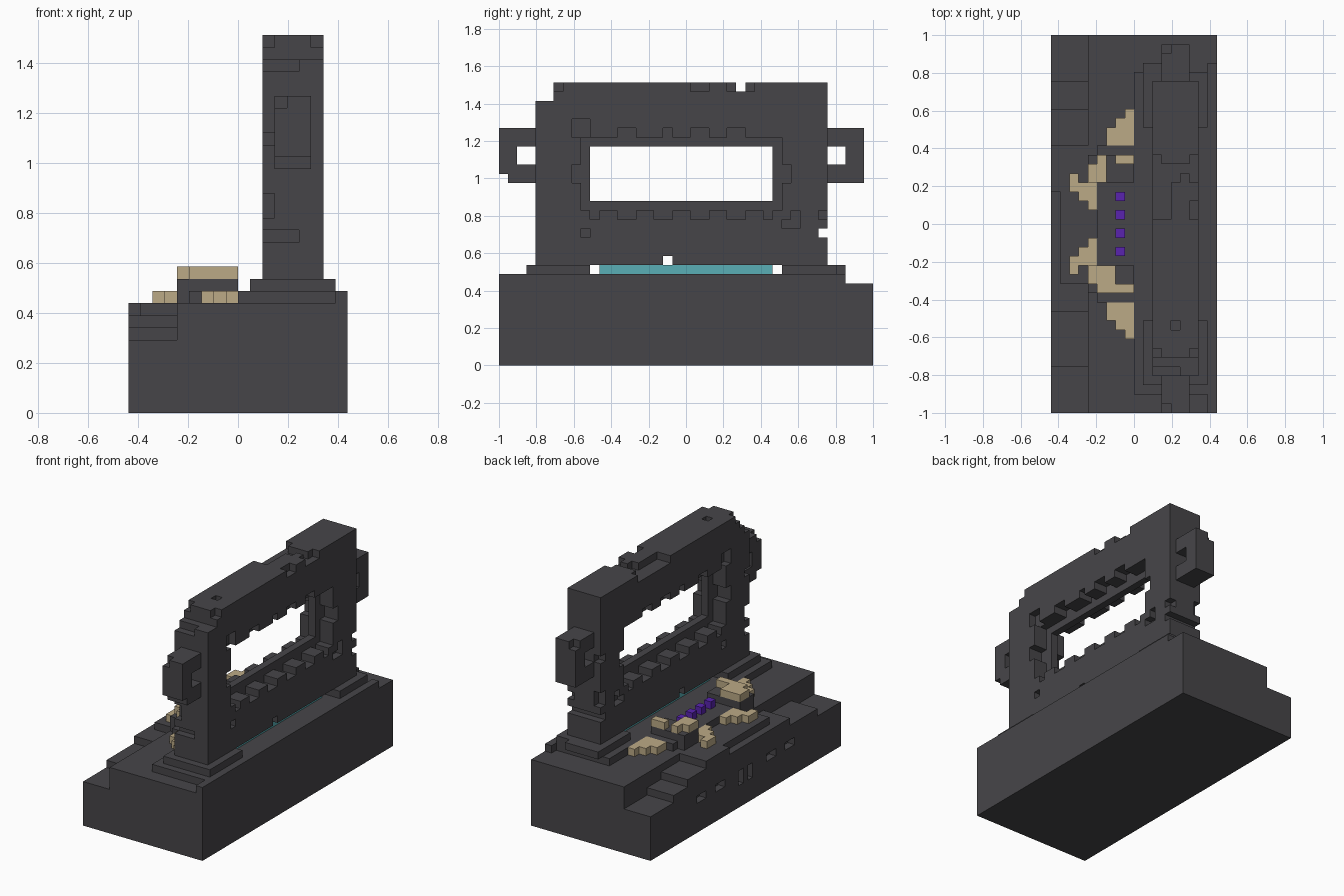
import bpy
import bmesh
from itertools import product
from mathutils import Vector

UNIT = 2 / 41                      # size of one block
ORIGIN = Vector((-9, -20.5, 0))    # grid corner, in blocks

cube = bpy.data.objects.get("Cube")
if cube:
    bpy.data.objects.remove(cube, do_unlink=True)


def material(name, color):
    mat = bpy.data.materials.new(name)
    mat.use_nodes = True
    mat.diffuse_color = (*color, 1)
    shader = next(n for n in mat.node_tree.nodes if n.type == "BSDF_PRINCIPLED")
    shader.inputs["Base Color"].default_value = (*color, 1)
    return mat


stone = material("dark_stone", (0.062, 0.060, 0.066))
sand = material("sand", (0.50, 0.40, 0.24))
teal = material("teal_glow", (0.10, 0.43, 0.47))
violet = material("violet_glow", (0.10, 0.017, 0.43))


class Blocks:
    """A set of grid blocks that can be filled, carved and meshed."""

    def __init__(self):
        self.cells = set()

    @staticmethod
    def region(x, y, z):
        return set(product(range(*x), range(*y), range(*z)))

    def fill(self, x, y, z):
        self.cells |= self.region(x, y, z)

    def carve(self, x, y, z):
        self.cells -= self.region(x, y, z)

    def build(self, name, mat):
        bm = bmesh.new()
        verts = {}

        def vert(point):
            if point not in verts:
                verts[point] = bm.verts.new((Vector(point) + ORIGIN) * UNIT)
            return verts[point]

        # Only faces open to the air are made
        for cell in sorted(self.cells):
            for axis, side in product(range(3), (0, 1)):
                near = list(cell)
                near[axis] += 2 * side - 1
                if tuple(near) in self.cells:
                    continue
                u, v = (axis + 1) % 3, (axis + 2) % 3
                corners = []
                for du, dv in ((0, 0), (1, 0), (1, 1), (0, 1)):
                    p = list(cell)
                    p[axis] += side
                    p[u] += du
                    p[v] += dv
                    corners.append(vert(tuple(p)))
                bm.faces.new(corners if side else corners[::-1])
        bmesh.ops.dissolve_limit(bm, angle_limit=0.01, verts=bm.verts, edges=bm.edges)
        bmesh.ops.triangulate(bm, faces=[f for f in bm.faces if len(f.verts) > 4])
        mesh = bpy.data.meshes.new(name)
        bm.to_mesh(mesh)
        bm.free()
        mesh.materials.append(mat)
        bpy.context.collection.objects.link(bpy.data.objects.new(name, mesh))


THICK = (11, 16)       # wall thickness along x
NEAR = (15, 16)        # outermost layer, +x face
FAR = (11, 12)         # outermost layer, -x face

# Base with a raised strip and stairs at both ends of the low side
base = Blocks()
base.fill((0, 18), (0, 41), (0, 9))
base.fill((9, 17), (2, 37), (9, 10))
base.fill((17, 18), (0, 38), (9, 10))
for span, height in (((0, 5), 6), ((5, 11), 7), ((11, 14), 8),
                     ((36, 41), 6), ((33, 36), 7), ((29, 33), 8)):
    base.carve((0, 4), span, (height, 9))
base.carve((0, 1), (14, 24), (8, 9))
for y, z in (((29, 31), (4, 5)), ((25, 27), (4, 5)), ((21, 22), (3, 5)),
             ((19, 20), (3, 5)), ((14, 16), (4, 5)), ((10, 12), (4, 5))):
    base.carve((0, 1), y, z)
base.build("base", stone)

# Plinths under the wall legs
plinths = Blocks()
plinths.fill((10, 17), (3, 10), (10, 11))
plinths.fill((10, 17), (31, 37), (10, 11))
plinths.fill((10, 15), (37, 38), (10, 11))
plinths.build("plinths", stone)

# Wall with a large window
wall = Blocks()
wall.fill(THICK, (4, 36), (11, 31))
wall.carve(THICK, (9, 31), (17, 25))
wall.carve(THICK, (4, 6), (29, 31))
wall.carve(THICK, (26, 27), (30, 31))
wall.carve(THICK, (35, 36), (14, 15))
wall.carve(THICK, (18, 19), (11, 12))
wall.carve((11, 13), (21, 26), (30, 31))
for y in (9, 25):
    wall.carve((13, 14), (y, y + 1), (30, 31))
# Worn notches round the window
for y in ((13, 15), (18, 19), (21, 23), (25, 27)):
    wall.carve(THICK, y, (25, 26))
for y in ((10, 11), (13, 15), (17, 19), (21, 23), (25, 27), (29, 30)):
    wall.carve(THICK, y, (16, 17))
for y in ((8, 9), (31, 32)):
    wall.carve(THICK, y, (20, 22))
# Chips in both faces
for layer in (NEAR, FAR):
    for y, z in (((8, 10), (25, 27)), ((9, 10), (14, 15)), ((31, 33), (15, 16)),
                 ((32, 33), (16, 17)), ((35, 36), (16, 17)), ((6, 7), (30, 31)),
                 ((21, 23), (30, 31)), ((25, 28), (30, 31))):
        wall.carve(layer, y, z)
# Chips in the end corners
for y in ((4, 5), (35, 36)):
    for z in ((22, 23), (16, 18), (14, 15)):
        wall.carve(FAR, y, z)
wall.carve((11, 14), (4, 5), (14, 15))
wall.carve((11, 14), (4, 5), (28, 29))
# Thin inner frame in the middle of the window
wall.fill((13, 14), (8, 32), (16, 26))
wall.carve((13, 14), (10, 30), (18, 24))
wall.build("wall", stone)

# Handles on the wall ends
handles = Blocks()
for span, hole in (((0, 4), (2, 4)), ((36, 40), (36, 38))):
    handles.fill((12, 15), span, (20, 26))
    handles.carve((12, 15), hole, (22, 24))
handles.carve((12, 15), (0, 1), (20, 21))
handles.carve((12, 13), (0, 1), (25, 26))
handles.carve((12, 13), (39, 40), (25, 26))
handles.build("handles", stone)

# Glowing strip under the wall
strip = Blocks()
strip.fill((12, 15), (11, 30), (10, 11))
strip.build("glow_strip", teal)

# Dais with two raised blocks
dais = Blocks()
dais.fill((5, 9), (12, 29), (9, 10))
for y in ((13, 16), (25, 28)):
    dais.fill((4, 9), y, (9, 11))
dais.build("dais", stone)

# Row of glowing cubes
lights = Blocks()
for y in (17, 19, 21, 23):
    lights.fill((7, 8), (y, y + 1), (10, 11))
lights.build("glow_cubes", violet)

# Sandy rubble, mirrored on both sides of the dais
rubble = Blocks()
for mirrored in (False, True):
    for x, (y0, y1), z in (((8, 9), (27, 33), 9), ((7, 8), (29, 32), 9),
                           ((6, 7), (29, 31), 9), ((2, 3), (24, 26), 9),
                           ((3, 5), (23, 25), 9), ((4, 5), (22, 23), 9),
                           ((4, 6), (25, 27), 11), ((5, 6), (27, 28), 11)):
        span = (41 - y1, 41 - y0) if mirrored else (y0, y1)
        rubble.fill(x, span, (z, z + 1))
rubble.fill((7, 9), (27, 28), (11, 12))
rubble.fill((6, 9), (13, 14), (11, 12))
rubble.fill((6, 7), (14, 16), (11, 12))
rubble.build("rubble", sand)
